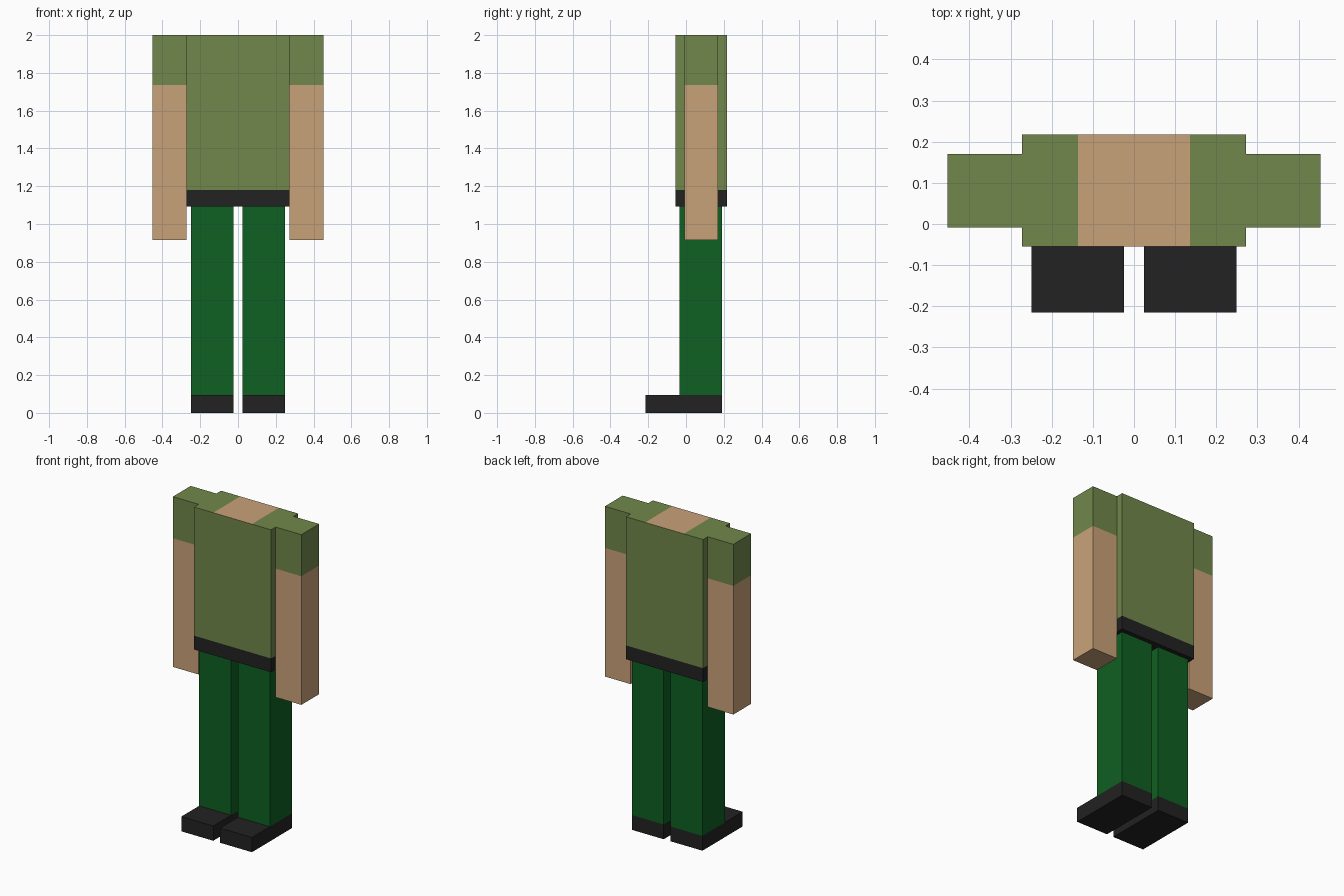
import bpy, bmesh
from mathutils import Vector

cube = bpy.data.objects.get("Cube")
if cube:
    bpy.data.objects.remove(cube, do_unlink=True)


def make_material(name, rgb):
    mat = bpy.data.materials.new(name)
    mat.use_nodes = True
    mat.diffuse_color = (*rgb, 1)
    mat.node_tree.nodes["Principled BSDF"].inputs["Base Color"].default_value = (*rgb, 1)
    return mat


olive = make_material("olive_shirt", (0.165, 0.242, 0.070))
skin = make_material("tan_skin", (0.584, 0.362, 0.191))
green = make_material("green_trousers", (0.0045, 0.117, 0.016))
black = make_material("black_leather", (0.016, 0.016, 0.016))


def box(name, low, high, mats, cuts=(), rule=None):
    """Box between two corners, cut at (axis, position) planes, coloured by rule."""
    low, high = Vector(low), Vector(high)
    bm = bmesh.new()
    bmesh.ops.create_cube(bm, size=1)
    for v in bm.verts:
        v.co = (low + high) / 2 + v.co * (high - low)
    for axis, position in cuts:
        normal = Vector((0, 0, 0))
        normal[axis] = 1
        bmesh.ops.bisect_plane(bm, geom=bm.verts[:] + bm.edges[:] + bm.faces[:],
                               plane_co=normal * position, plane_no=normal)
    bm.normal_update()
    if rule:
        for f in bm.faces:
            f.material_index = rule(f.calc_center_median(), f.normal)
    mesh = bpy.data.meshes.new(name)
    bm.to_mesh(mesh)
    bm.free()
    for m in mats:
        mesh.materials.append(m)
    obj = bpy.data.objects.new(name, mesh)
    bpy.context.collection.objects.link(obj)
    return obj


BELT, NECK, CUFF = 1.18, 0.136, 1.735


# Torso: belt at the bottom, bare neck patch on top
def torso_rule(c, n):
    if c.z < BELT:
        return 2
    return 1 if n.z > 0.5 and abs(c.x) < NECK else 0


box("torso", (-0.272, -0.055, 1.092), (0.272, 0.217, 2), (olive, skin, black),
    ((2, BELT), (0, -NECK), (0, NECK)), torso_rule)

for side, s in (("left", 1), ("right", -1)):
    def span(a, b):
        return sorted((a * s, b * s))

    # Arm with short sleeve
    x0, x1 = span(0.272, 0.453)
    box(side + "_arm", (x0, -0.009, 0.915), (x1, 0.17, 2), (olive, skin),
        ((2, CUFF),), lambda c, n: int(c.z < CUFF))

    # Leg and shoe
    x0, x1 = span(0.024, 0.249)
    box(side + "_leg", (x0, -0.035, 0.094), (x1, 0.19, 1.092), (green,))
    box(side + "_shoe", (x0, -0.215, 0), (x1, 0.19, 0.094), (black,))
